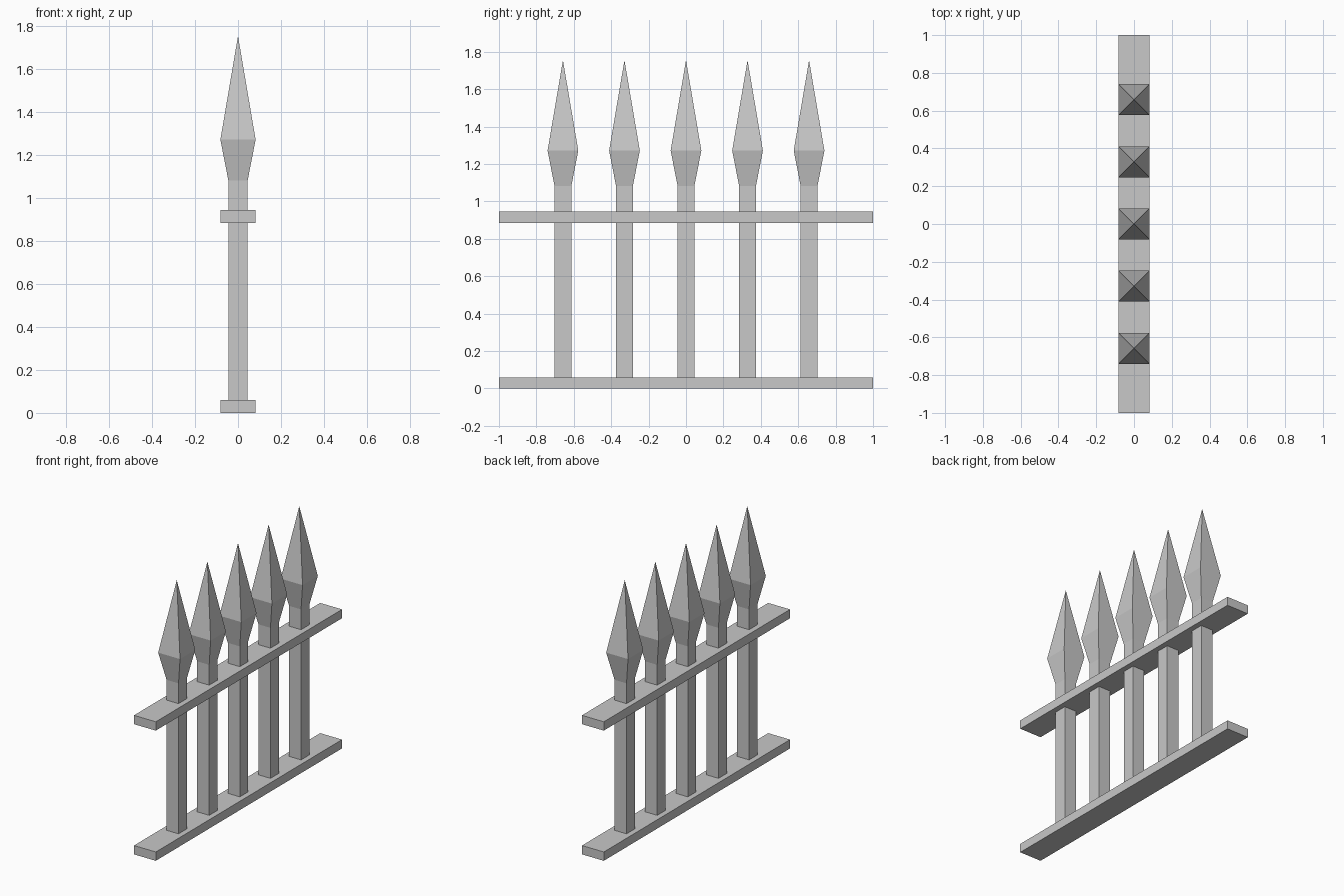
import bpy
import bmesh

cube = bpy.data.objects.get("Cube")
if cube:
    bpy.data.objects.remove(cube, do_unlink=True)

# Single grey metal
metal = bpy.data.materials.new("grey_metal")
metal.use_nodes = True
GREY = (0.58, 0.58, 0.58, 1)
metal.diffuse_color = GREY
metal.node_tree.nodes["Principled BSDF"].inputs["Base Color"].default_value = GREY


def square_loft(name, sections, half_length=None, location=(0, 0, 0)):
    """Stack rectangular sections given as (half width, height); zero width makes a point."""
    bm = bmesh.new()
    rings = []
    for half, z in sections:
        if half == 0:
            rings.append([bm.verts.new((0, 0, z))])
            continue
        hy = half_length or half
        rings.append([bm.verts.new((sx * half, sy * hy, z))
                      for sx, sy in ((-1, -1), (1, -1), (1, 1), (-1, 1))])
    for low, high in zip(rings, rings[1:]):
        for i in range(4):
            j = (i + 1) % 4
            if len(high) == 1:
                bm.faces.new((low[i], low[j], high[0]))
            else:
                bm.faces.new((low[i], low[j], high[j], high[i]))
    bm.faces.new(rings[0][::-1])
    if len(rings[-1]) > 1:
        bm.faces.new(rings[-1])
    mesh = bpy.data.meshes.new(name)
    bm.to_mesh(mesh)
    bm.free()
    mesh.materials.append(metal)
    obj = bpy.data.objects.new(name, mesh)
    obj.location = location
    bpy.context.collection.objects.link(obj)
    return obj


# Horizontal rails
RAIL_HALF = 0.082
RAIL_HEIGHT = 0.06
for name, z in (("bottom_rail", 0), ("top_rail", 0.885)):
    square_loft(name, [(RAIL_HALF, 0), (RAIL_HALF, RAIL_HEIGHT)],
                half_length=1, location=(0, 0, z))

# Upright pickets, each with a flared spear point
BAR = 0.045
picket = [(BAR, 0.03), (BAR, 1.083), (RAIL_HALF, 1.272), (0, 1.755)]
for i in range(5):
    square_loft(f"picket_{i + 1}", picket, location=(0, (i - 2) * 0.329, 0))
